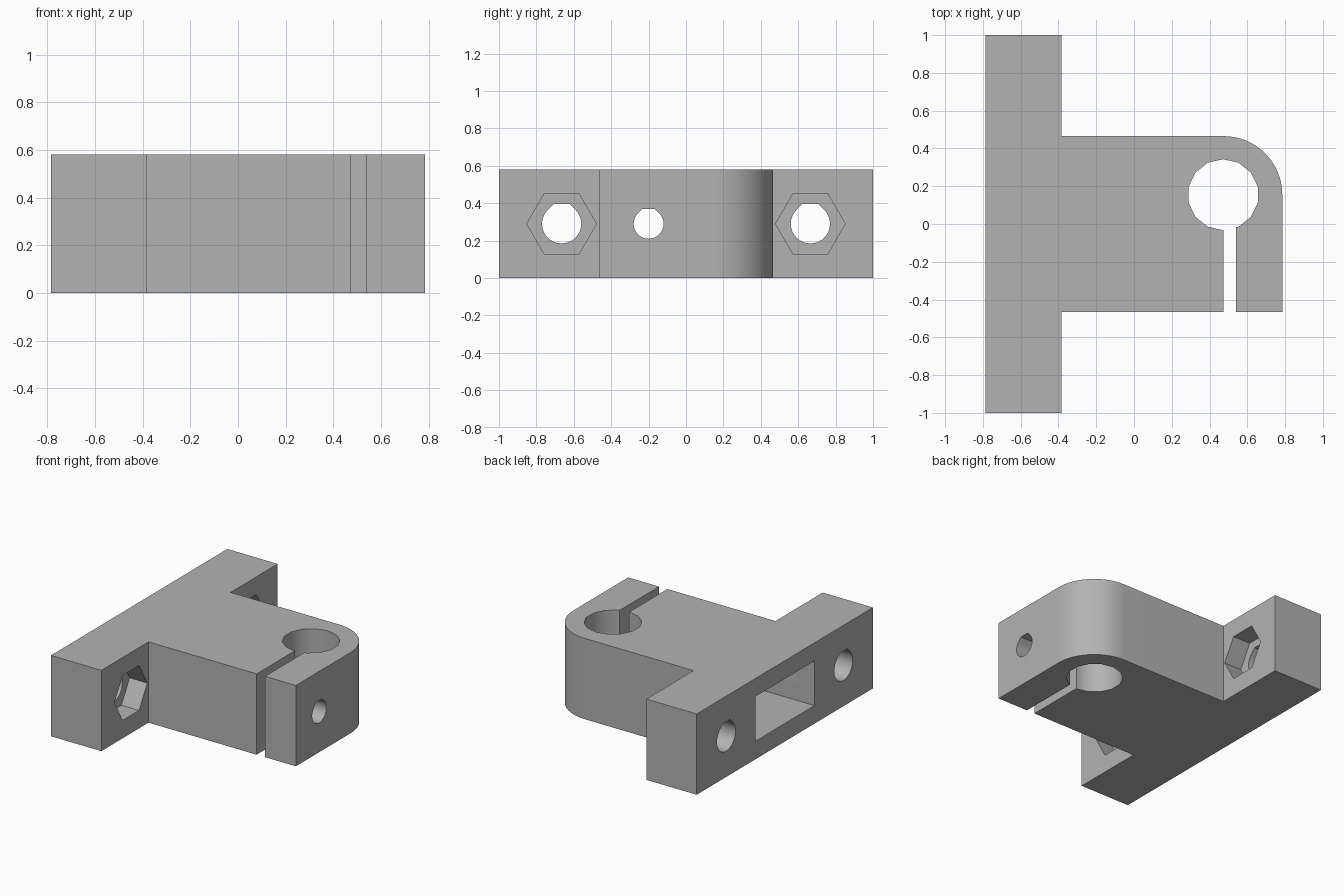
import bpy, bmesh
from math import sin, cos, pi, radians

cube = bpy.data.objects.get("Cube")
if cube:
    bpy.data.objects.remove(cube, do_unlink=True)

HEIGHT, MID = 0.58, 0.29
X_MAX, PLATE_X, BODY_Y = 0.785, -0.385, 0.465
BORE_X, BORE_Y = 0.472, 0.155

grey = bpy.data.materials.new("plain grey")
grey.use_nodes = True
grey.diffuse_color = (0.45, 0.45, 0.45, 1)
grey.node_tree.nodes["Principled BSDF"].inputs["Base Color"].default_value = grey.diffuse_color


def prism(name, profile, lo, hi, axis):
    """Extrude a closed profile along z (profile in x, y) or x (profile in y, z)."""
    bm = bmesh.new()
    place = (lambda a, b: (a, b, lo)) if axis == "z" else (lambda a, b: (lo, a, b))
    face = bm.faces.new([bm.verts.new(place(a, b)) for a, b in profile])
    out = bmesh.ops.extrude_face_region(bm, geom=[face])
    step = (0, 0, hi - lo) if axis == "z" else (hi - lo, 0, 0)
    bmesh.ops.translate(bm, vec=step, verts=[v for v in out["geom"] if isinstance(v, bmesh.types.BMVert)])
    bmesh.ops.recalc_face_normals(bm, faces=bm.faces)
    mesh = bpy.data.meshes.new(name)
    bm.to_mesh(mesh)
    bm.free()
    mesh.materials.append(grey)
    obj = bpy.data.objects.new(name, mesh)
    bpy.context.collection.objects.link(obj)
    return obj


def arc(cx, cy, r, start, end, steps):
    angles = [radians(start + (end - start) * i / steps) for i in range(steps + 1)]
    return [(cx + r * cos(t), cy + r * sin(t)) for t in angles]


def ring(cx, cy, r, sides, start=0):
    return arc(cx, cy, r, start, start + 360, sides)[:-1]


def rect(a0, a1, b0, b1):
    return [(a0, b0), (a1, b0), (a1, b1), (a0, b1)]


def bolt_profile(y, r):
    """Round hole whose top is cut flat between two sloping sides."""
    flat = r * (2 ** 0.5 - 1)
    return arc(y, MID, r, 135, 405, 24) + [(y + flat, MID + r), (y - flat, MID + r)]


# Bracket outline: mounting plate and clamp body with one rounded corner
outline = [(-X_MAX, -1), (PLATE_X, -1), (PLATE_X, -BODY_Y), (X_MAX, -BODY_Y)]
outline += arc(X_MAX - 0.31, BORE_Y, 0.31, 0, 90, 16)
outline += [(PLATE_X, BODY_Y), (PLATE_X, 1), (-X_MAX, 1)]
bracket = prism("clamp_bracket", outline, 0, HEIGHT, "z")

# Shaft bore and clamping slot
cutters = [
    prism("bore_cutter", ring(BORE_X, BORE_Y, 0.188, 14, 90), -0.1, HEIGHT + 0.1, "z"),
    prism("slot_cutter", rect(0.474, 0.54, -0.6, BORE_Y), -0.1, HEIGHT + 0.1, "z"),
]

# Mounting holes with hexagonal nut recesses
for y in (-0.665, 0.665):
    cutters.append(prism("mount_hole_cutter", bolt_profile(y, 0.105), -1, 0, "x"))
    cutters.append(prism("nut_recess_cutter", ring(y, MID, 0.186, 6), PLATE_X - 0.14, 0, "x"))

# Clamp screw hole, its nut trap and the rear access pocket
cutters.append(prism("screw_hole_cutter", bolt_profile(-0.2, 0.08), -0.3, 1, "x"))
cutters.append(prism("nut_trap_cutter", ring(-0.2, MID, 0.14, 6), -0.3, 0.08, "x"))
cutters.append(prism("pocket_cutter", rect(-0.335, 0.335, 0.13, 0.45), -1, -0.1, "x"))

bpy.context.view_layer.objects.active = bracket
for cutter in cutters:
    mod = bracket.modifiers.new("cut", "BOOLEAN")
    mod.operation, mod.solver, mod.object = "DIFFERENCE", "EXACT", cutter
    bpy.ops.object.modifier_apply(modifier=mod.name)
    bpy.data.objects.remove(cutter, do_unlink=True)

# Smooth curved walls, crisp edges
bpy.ops.object.select_all(action="DESELECT")
bracket.select_set(True)
bpy.ops.object.shade_smooth_by_angle(angle=radians(30))
